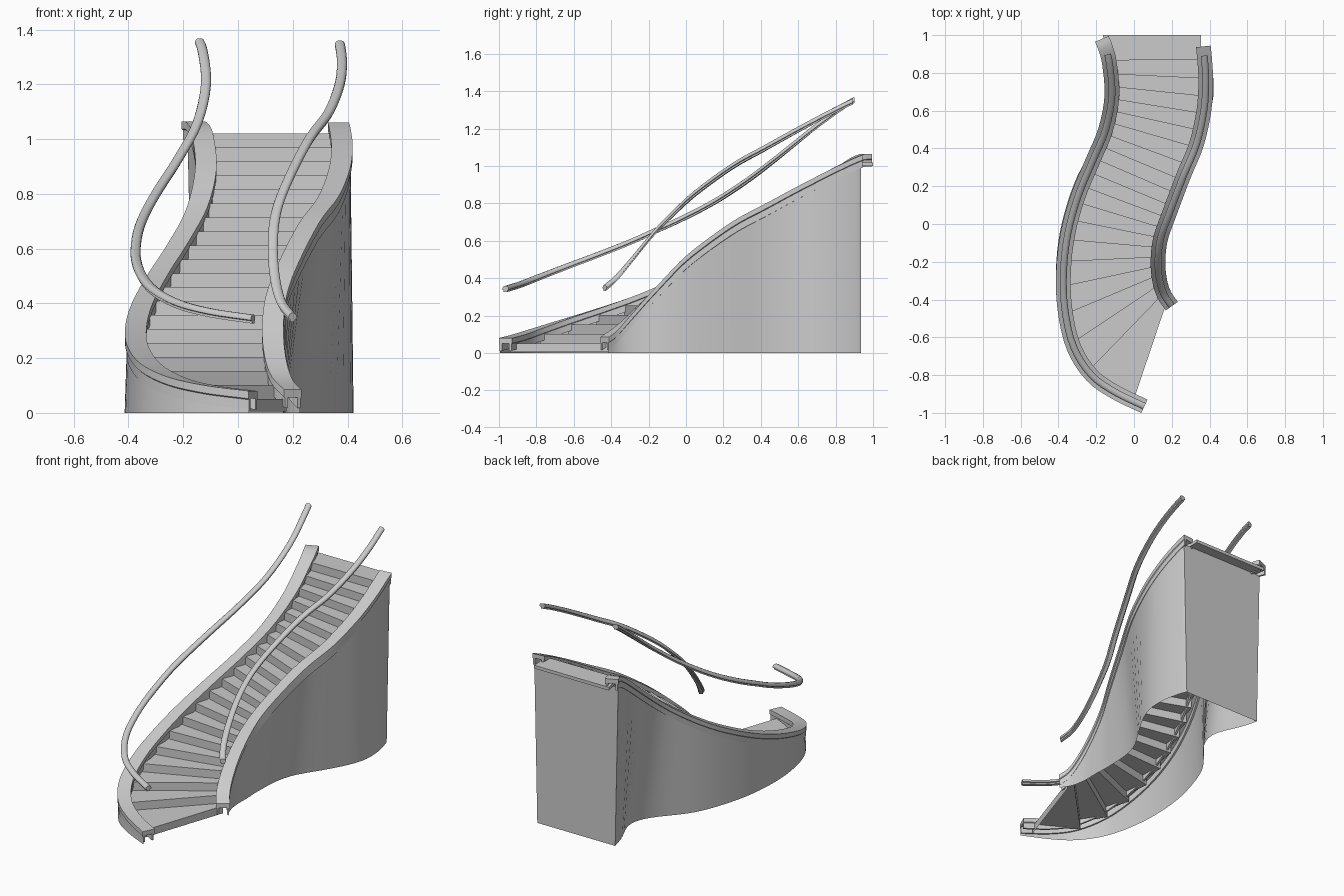
import bpy
from math import cos, pi
from mathutils import Vector

if "Cube" in bpy.data.objects:
    bpy.data.objects.remove(bpy.data.objects["Cube"])

STEPS = 20
RISE = 1.02 / STEPS

# Centre lines of the two stringer caps: x, y, top height
LEFT = [(0.055, -0.965, 0.08), (-0.10, -0.89, 0.10), (-0.225, -0.80, 0.13), (-0.32, -0.65, 0.18),
        (-0.366, -0.45, 0.245), (-0.373, -0.25, 0.315), (-0.35, -0.05, 0.40), (-0.295, 0.15, 0.503),
        (-0.22, 0.33, 0.62), (-0.15, 0.50, 0.75), (-0.117, 0.68, 0.895), (-0.13, 0.85, 1.02),
        (-0.15, 0.93, 1.06), (-0.17, 0.98, 1.065)]
RIGHT = [(0.20, -0.435, 0.085), (0.16, -0.375, 0.13), (0.136, -0.30, 0.205), (0.127, -0.20, 0.31),
         (0.140, -0.08, 0.43), (0.185, 0.05, 0.55), (0.26, 0.25, 0.695), (0.33, 0.42, 0.79),
         (0.37, 0.60, 0.89), (0.38, 0.75, 0.97), (0.374, 0.87, 1.03), (0.367, 0.94, 1.06)]


def smooth_path(pts, n=4):
    """Catmull-Rom through the points."""
    p = [Vector(q) for q in pts]
    p = [2 * p[0] - p[1]] + p + [2 * p[-1] - p[-2]]
    out = []
    for i in range(1, len(p) - 2):
        a, b, c, d = p[i - 1:i + 3]
        for k in range(n):
            t = k / n
            out.append(0.5 * (2 * b + (c - a) * t + (2 * a - 5 * b + 4 * c - d) * t * t
                              + (3 * b - a - 3 * c + d) * t ** 3))
    out.append(p[-2])
    return out


def side_normals(path):
    """Horizontal unit vectors pointing to the left of travel."""
    res = []
    for i in range(len(path)):
        t = path[min(i + 1, len(path) - 1)] - path[max(i - 1, 0)]
        res.append(Vector((-t.y, t.x, 0)).normalized())
    return res


def make_mesh(name, verts, faces, smooth=True):
    me = bpy.data.meshes.new(name)
    me.from_pydata(verts, [], faces)
    me.update()
    ob = bpy.data.objects.new(name, me)
    bpy.context.collection.objects.link(ob)
    if smooth:
        bpy.ops.object.select_all(action='DESELECT')
        ob.select_set(True)
        bpy.context.view_layer.objects.active = ob
        bpy.ops.object.shade_smooth_by_angle(angle=0.7)
    return ob


def sweep(name, path, profile):
    """Sweep a closed (side, up) profile along a path, upright, with end caps."""
    m = len(profile)
    verts, faces = [], []
    for p, n in zip(path, side_normals(path)):
        for s, u in profile:
            v = p + n * s
            verts.append((v.x, v.y, max(0, v.z + u)))
    for i in range(len(path) - 1):
        for j in range(m):
            k = (j + 1) % m
            faces.append((i * m + j, i * m + k, (i + 1) * m + k, (i + 1) * m + j))
    faces.append(tuple(range(m))[::-1])
    faces.append(tuple((len(path) - 1) * m + j for j in range(m)))
    return make_mesh(name, verts, faces)


def at_height(path, z):
    for a, b in zip(path, path[1:]):
        if a.z <= z <= b.z:
            return a.lerp(b, (z - a.z) / max(b.z - a.z, 1e-6))
    return path[0] if z < path[0].z else path[-1]


def bump(y, centre, half):
    d = abs(y - centre) / half
    return cos(d * pi / 2) ** 2 if d < 1 else 0


left, right = smooth_path(LEFT), smooth_path(RIGHT)

# Channel-shaped stringer caps with an overhanging lip
half = [(0.039, 0), (0.039, -0.028), (0.034, -0.032), (0.034, -0.068), (0.022, -0.068), (0.022, -0.028)]
cap = half + [(-s, u) for s, u in reversed(half)]
# Bread-shaped handrail section
rail = [(0.011, -0.016), (0.011, -0.007), (0.018, -0.004), (0.018, 0.004), (0.014, 0.012), (0.006, 0.016)]
rail += [(-s, u) for s, u in reversed(rail)]

back_corners = []
# out = outward side; centre and half-width of the stretch where the wall foot curves inward
for side, path, out, centre, width in (("left", left, 1, 0.60, 0.36), ("right", right, -1, 0.25, 0.45)):
    sweep(side + "_stringer", path, cap[::-1])

    rail_path = [Vector((p.x, p.y, p.z + 0.25 + 0.055 * min(1, p.z / 0.35))) for p in path if p.y < 0.905]
    sweep(side + "_handrail", rail_path, rail)

    # Outer side wall, its foot following a stronger S than its top
    verts, faces = [], []
    for p, n in zip(path, side_normals(path)):
        if p.y > 0.945:
            break
        lean = 0.031 + 0.012 * min(1, p.z / 0.4) - 0.03 * max(0, (p.y - 0.7) / 0.23) ** 2
        b, t = p + n * out * lean, p + n * out * 0.031
        b.x += out * 0.10 * bump(p.y, centre, width)
        verts += [(b.x, min(b.y, 0.935), 0), (t.x, min(t.y, 0.935), max(p.z - 0.03, 0.01))]
    for i in range(len(verts) // 2 - 1):
        f = (2 * i, 2 * i + 1, 2 * i + 3, 2 * i + 2)
        faces.append(f[::-1] if out > 0 else f)
    make_mesh(side + "_wall", verts, faces)
    back_corners.append((verts[-2][0], verts[-1][0]))

# Back wall
(lb, lt), (rb, rt) = back_corners
make_mesh("back_wall", [(lb, 0.935, 0), (rb, 0.935, 0), (rt, 0.935, 1.0), (lt, 0.935, 1.0)],
          [(3, 2, 1, 0)], False)

# Winding treads and risers
edges = []
for i in range(STEPS):
    z = 0.087 + i / (STEPS - 1) * (1.03 - 0.087)
    edges.append((at_height(left, z), at_height(right, max(z, 0.108))))
verts, faces = [], []
for i, (a, b) in enumerate(edges):
    lo, hi = max(i * RISE, 0.005), (i + 1) * RISE
    verts += [(a.x, a.y, lo), (b.x, b.y, lo), (a.x, a.y, hi), (b.x, b.y, hi)]
    k = 4 * i
    faces.append((k, k + 1, k + 3, k + 2))
    if i < STEPS - 1:
        faces.append((k + 2, k + 3, k + 5, k + 4))
make_mesh("steps", verts, faces, False)

# Thin top landing slab overhanging the back wall
a, b = edges[-1]
outline = [(a.x, a.y), (b.x, b.y), (0.355, 0.94), (0.355, 1.0), (-0.165, 1.0), (-0.15, 0.93)]
n = len(outline)
verts = [(x, y, z) for z in (1.0, 1.02) for x, y in outline]
faces = [tuple(range(n))[::-1], tuple(range(n, 2 * n))]
faces += [(j, (j + 1) % n, (j + 1) % n + n, j + n) for j in range(n)]
make_mesh("landing", verts, faces, False)
